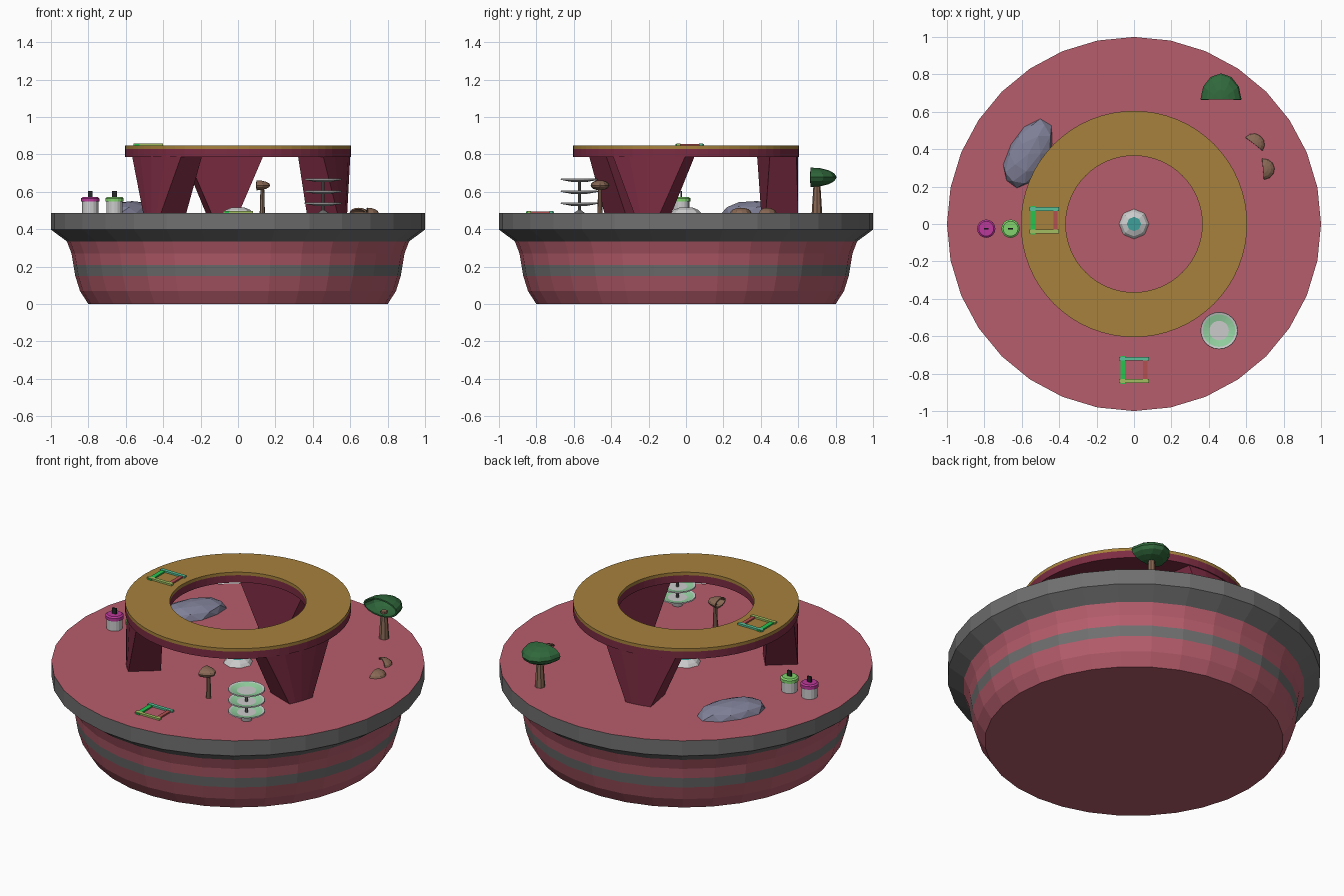
import bpy, bmesh, math, random
from mathutils import Vector, Matrix

if "Cube" in bpy.data.objects:
    bpy.data.objects.remove(bpy.data.objects["Cube"])

DECK, RING = 0.487, 0.848
mats = {}


def mat(name, rgb):
    if name not in mats:
        mats[name] = bpy.data.materials.new(name)
        mats[name].diffuse_color = (*rgb, 1)
    return mats[name]


PINK = mat("pink", (0.47, 0.11, 0.15))
GREY = mat("grey", (0.16, 0.16, 0.16))
MAROON = mat("maroon", (0.2, 0.025, 0.055))
GOLD = mat("gold", (0.38, 0.22, 0.045))
WHITE = mat("white", (0.6, 0.62, 0.6))
MINT = mat("mint", (0.3, 0.65, 0.36))
BROWN = mat("brown", (0.25, 0.14, 0.09))
LEAF = mat("leaf", (0.03, 0.14, 0.045))
STONE = mat("stone", (0.22, 0.22, 0.32))
BLACK = mat("black", (0.02, 0.02, 0.02))
TEAL = mat("teal", (0.05, 0.35, 0.32))


def finish(name, bm, materials, smooth=False):
    bmesh.ops.recalc_face_normals(bm, faces=bm.faces[:])
    me = bpy.data.meshes.new(name)
    bm.to_mesh(me)
    bm.free()
    for m in materials:
        me.materials.append(m)
    ob = bpy.data.objects.new(name, me)
    bpy.context.collection.objects.link(ob)
    for p in me.polygons:
        p.use_smooth = smooth
    return ob


def lathe(name, prof, sides, materials, bands=None, at=(0, 0, 0), closed=False):
    """Revolve (r, z) points; bands give a material index per profile segment."""
    bm = bmesh.new()
    rows = []
    for r, z in prof:
        rows.append([bm.verts.new((at[0] + r * math.cos(2 * math.pi * i / sides),
                                   at[1] + r * math.sin(2 * math.pi * i / sides),
                                   at[2] + z)) for i in range(sides)])
    n = len(rows)
    for k in range(n if closed else n - 1):
        a, b = rows[k], rows[(k + 1) % n]
        for i in range(sides):
            j = (i + 1) % sides
            f = bm.faces.new((a[i], a[j], b[j], b[i]))
            f.material_index = bands[k] if bands else 0
    if not closed:
        bm.faces.new(rows[0])
        top = bm.faces.new(rows[-1])
        top.material_index = bands[n - 1] if bands else 0
    return finish(name, bm, materials)


def box(name, centre, size, material):
    bm = bmesh.new()
    bmesh.ops.create_cube(bm, size=1)
    for v in bm.verts:
        v.co = Vector(centre) + Vector([c * s for c, s in zip(v.co, size)])
    return finish(name, bm, [material])


def half_dome(name, centre, size, angle, material):
    """Hollow half ellipsoid bulging along local +x, open on the other side."""
    bm = bmesh.new()
    bmesh.ops.create_uvsphere(bm, u_segments=12, v_segments=8, radius=1)
    bmesh.ops.delete(bm, geom=[v for v in bm.verts if v.co.x < -1e-3], context='VERTS')
    bm.transform(Matrix.Translation(centre) @ Matrix.Rotation(math.radians(angle), 4, 'Z')
                 @ Matrix.Diagonal((*size, 1)))
    ob = finish(name, bm, [material])
    s = ob.modifiers.new("shell", 'SOLIDIFY')
    s.thickness = 0.008
    return ob


# Round base with grey bands
lathe("base", [(0.80, 0), (0.845, 0.07), (0.87, 0.15), (0.88, 0.21), (0.89, 0.27),
               (0.915, 0.335), (1, 0.398), (1, DECK)], 32,
      [PINK, GREY], [0, 0, 1, 0, 0, 1, 1, 0])

# Raised ring, gold on a maroon underside
lathe("ring_underside", [(0.365, 0.787), (0.605, 0.787), (0.605, 0.83), (0.365, 0.83)],
      64, [MAROON], closed=True)
lathe("ring_top", [(0.365, 0.83), (0.605, 0.83), (0.605, RING), (0.365, RING)],
      64, [GOLD], closed=True)

# Three tapering legs with a curved outer face
for k in range(3):
    rot = Matrix.Rotation(math.radians(-20.5 + 120 * k), 4, 'Z')
    bm = bmesh.new()
    loops = []
    for w, z in ((0.075, DECK), (0.205, 0.787)):
        pts = [(0.42, -w)] + [(math.sqrt(0.36 - (w * t) ** 2), w * t)
                              for t in (-1, -0.5, 0, 0.5, 1)] + [(0.42, w)]
        loops.append([bm.verts.new(rot @ Vector((x, y, z))) for x, y in pts])
    a, b = loops
    for i in range(len(a)):
        j = (i + 1) % len(a)
        bm.faces.new((a[i], a[j], b[j], b[i]))
    bm.faces.new(a)
    bm.faces.new(b)
    finish(f"ring_leg_{k + 1}", bm, [MAROON])

# Boulder
random.seed(4)
bm = bmesh.new()
bmesh.ops.create_icosphere(bm, subdivisions=2, radius=1)
for v in bm.verts:
    v.co *= random.uniform(0.93, 1.04)
    v.co.z = max(v.co.z, 0)
bm.transform(Matrix.Translation((-0.565, 0.375, DECK)) @ Matrix.Rotation(math.radians(61), 4, 'Z')
             @ Matrix.Diagonal((0.2, 0.112, 0.066, 1)))
finish("boulder", bm, [STONE])

# Low white rock with a teal top
lathe("centre_rock", [(0.08, 0), (0.066, 0.016), (0.038, 0.028)], 8, [WHITE, TEAL],
      [0, 0, 1], (0, 0, DECK))

# Two lidded pots
for name, x, rgb in (("magenta", -0.79, (0.5, 0.04, 0.32)), ("green", -0.66, (0.22, 0.65, 0.15))):
    lathe(name + "_pot", [(0.043, 0), (0.043, 0.062)], 16, [WHITE], at=(x, -0.025, DECK))
    lathe(name + "_pot_lid", [(0.049, 0.06), (0.049, 0.078), (0.04, 0.085)], 16,
          [mat(name + "_lid", rgb)], at=(x, -0.025, DECK))
    box(name + "_pot_handle", (x, -0.025, DECK + 0.1), (0.025, 0.009, 0.035), BLACK)

# Tree and small brown tree
lathe("tree_trunk", [(0.028, 0), (0.018, 0.16)], 8, [BROWN], at=(0.465, 0.70, DECK))
half_dome("tree_crown", (0.465, 0.665, 0.678), (0.14, 0.11, 0.052), 90, LEAF)
lathe("small_trunk", [(0.014, 0), (0.01, 0.135)], 8, [BROWN], at=(0.13, -0.46, DECK))
half_dome("small_crown", (0.098, -0.46, 0.635), (0.074, 0.05, 0.027), 0, BROWN)

# Half shells lying on the deck
half_dome("shell_1", (0.642, 0.428, DECK), (0.055, 0.058, 0.028), 52, BROWN)
half_dome("shell_2", (0.69, 0.293, DECK), (0.062, 0.057, 0.028), 5, BROWN)

# Three-tier dish stand
for k, z in enumerate((0.536, 0.6, 0.664)):
    lathe(f"dish_{k + 1}", [(0.035, -0.012), (0.1, 0.0), (0.098, 0.006), (0.087, 0.003), (0.052, -0.005)],
          24, [WHITE, MINT], [0, 0, 0, 1, 0], (0.455, -0.57, z))
lathe("dish_pole", [(0.03, 0), (0.008, 0.015), (0.008, 0.17)], 8, [GREY], at=(0.455, -0.57, DECK))

# Two open square frames made of coloured bars
for name, x, y, z in (("deck", 0, -0.78, DECK), ("ring", -0.48, 0.02, RING)):
    for bar, dx, dy, sx, sy, rgb in (
            ("left", -0.06, 0, 0.026, 0.15, (0.02, 0.55, 0.08)),
            ("right", 0.06, 0, 0.022, 0.12, (0.45, 0.08, 0.08)),
            ("back", 0, 0.06, 0.16, 0.02, (0.1, 0.55, 0.32)),
            ("front", 0, -0.06, 0.16, 0.02, (0.36, 0.52, 0.12))):
        h = 0.01 if bar in ("back", "front") else 0.008
        box(f"{name}_frame_{bar}", (x + dx, y + dy, z + h / 2), (sx, sy, h), mat("bar_" + bar, rgb))

for m in bpy.data.materials:
    if m.users and not m.is_grease_pencil:
        m.use_nodes = True
        m.node_tree.nodes["Principled BSDF"].inputs["Base Color"].default_value = m.diffuse_color
